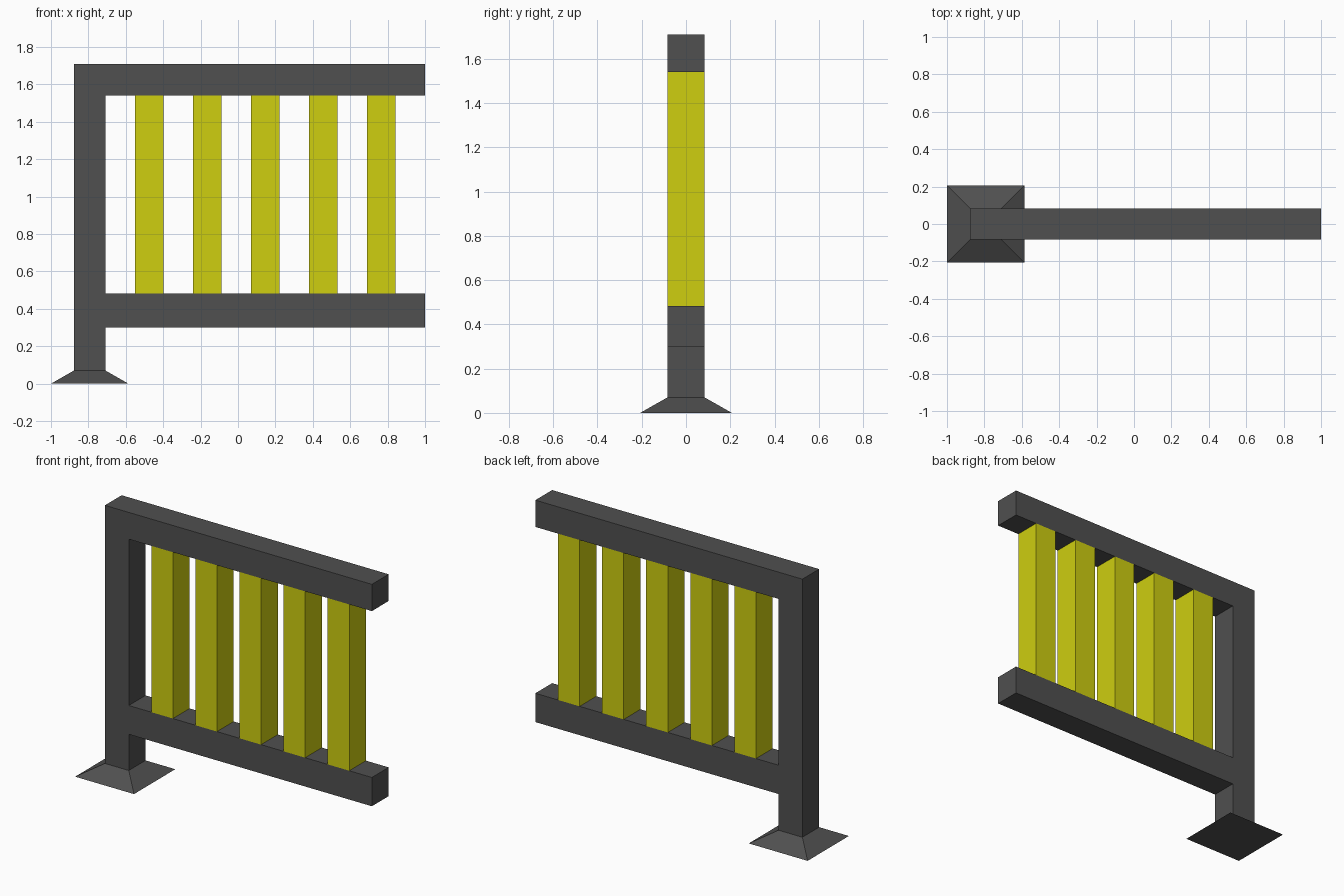
import bpy, bmesh

if "Cube" in bpy.data.objects:
    bpy.data.objects.remove(bpy.data.objects["Cube"])


def material(name, rgb):
    m = bpy.data.materials.new(name)
    m.diffuse_color = (*rgb, 1.0)
    m.use_nodes = True
    m.node_tree.nodes["Principled BSDF"].inputs["Base Color"].default_value = m.diffuse_color
    return m


GREY = material("dark_grey", (0.08, 0.08, 0.08))
YELLOW = material("yellow", (0.62, 0.62, 0.005))
D = 0.084  # half depth shared by post, rails and slats


def finish(name, bm, mat):
    bmesh.ops.recalc_face_normals(bm, faces=bm.faces)
    me = bpy.data.meshes.new(name)
    bm.to_mesh(me)
    bm.free()
    me.materials.append(mat)
    ob = bpy.data.objects.new(name, me)
    bpy.context.collection.objects.link(ob)
    return ob


def square_loft(name, cx, sections, mat):
    """Stack square rings of (z, half_x, half_y) and cap both ends."""
    bm = bmesh.new()
    rings = [[bm.verts.new((cx + sx * hx, sy * hy, z))
              for sx, sy in ((-1, -1), (1, -1), (1, 1), (-1, 1))]
             for z, hx, hy in sections]
    for a, b in zip(rings, rings[1:]):
        for i in range(4):
            j = (i + 1) % 4
            bm.faces.new((a[i], a[j], b[j], b[i]))
    bm.faces.new(rings[0])
    bm.faces.new(rings[-1])
    return finish(name, bm, mat)


def box(name, x0, x1, z0, z1, mat):
    h = (x1 - x0) / 2
    return square_loft(name, (x0 + x1) / 2, [(z0, h, D), (z1, h, D)], mat)


# Post with flared foot
square_loft("post", -0.793,
            [(0.0, 0.207, 0.207), (0.07, D, D), (1.71, D, D)], GREY)

# Rails
box("bottom_rail", -0.709, 1.0, 0.30, 0.483, GREY)
box("top_rail", -0.709, 1.0, 1.54, 1.71, GREY)

# Slats
for i in range(5):
    c = -0.475 + 0.31 * i
    box(f"slat_{i + 1}", c - 0.076, c + 0.076, 0.483, 1.54, YELLOW)
